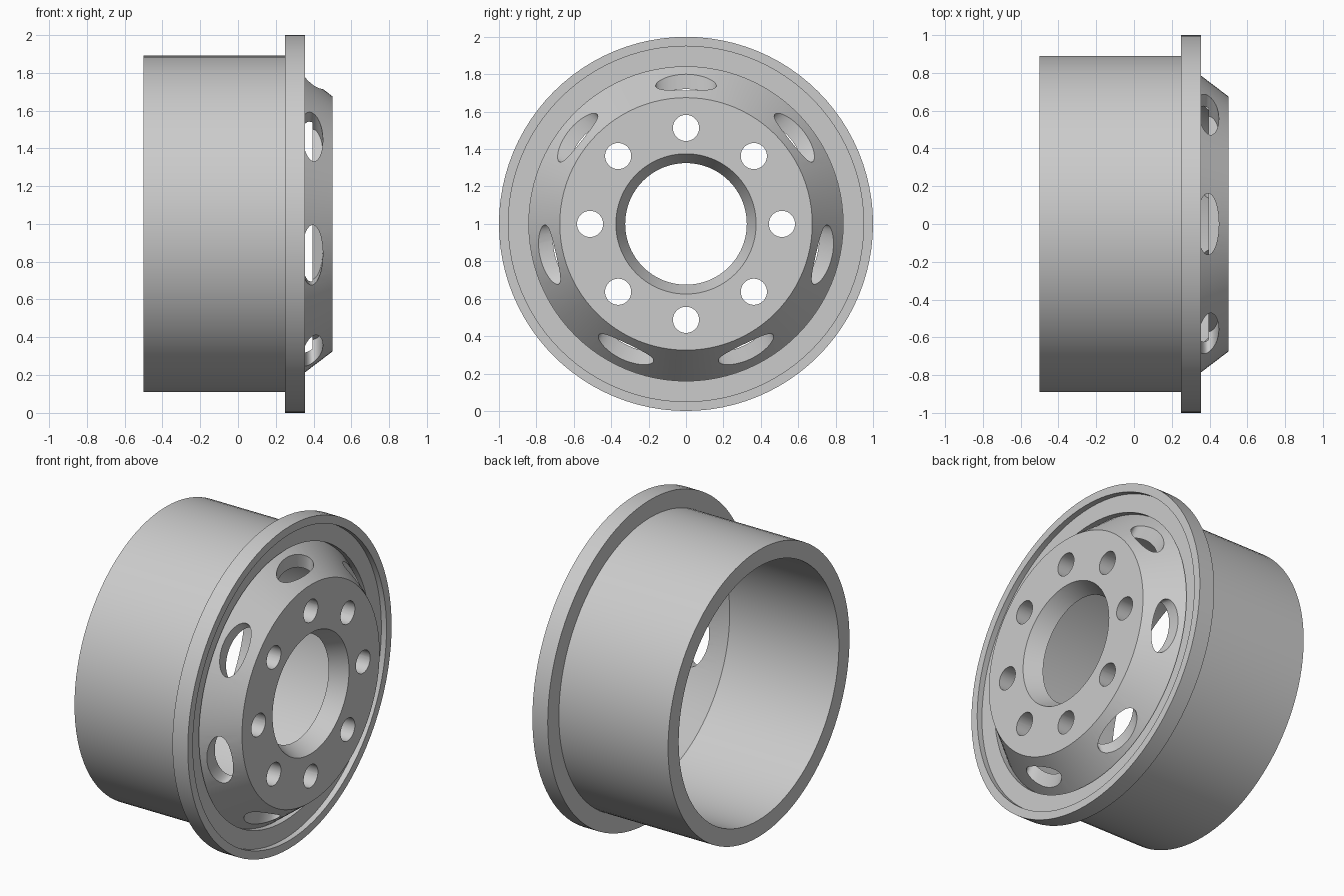
import bpy, bmesh, math
from mathutils import Matrix

SEGMENTS = 96
VENTS, BOLTS = 7, 8

cube = bpy.data.objects.get("Cube")
if cube:
    bpy.data.objects.remove(cube, do_unlink=True)

# Single painted metal colour
metal = bpy.data.materials.new("grey_metal")
metal.use_nodes = True
grey = (0.6, 0.6, 0.6, 1)
metal.diffuse_color = grey
metal.node_tree.nodes["Principled BSDF"].inputs["Base Color"].default_value = grey


def make_object(name, bm):
    bmesh.ops.recalc_face_normals(bm, faces=bm.faces)
    mesh = bpy.data.meshes.new(name)
    bm.to_mesh(mesh)
    bm.free()
    mesh.materials.append(metal)
    obj = bpy.data.objects.new(name, mesh)
    bpy.context.collection.objects.link(obj)
    obj.location.z = 1
    return obj


def lathe(name, profile):
    """Revolve a closed (x, radius) profile around the x axis."""
    bm = bmesh.new()
    rings = []
    for i in range(SEGMENTS):
        a = math.tau * i / SEGMENTS
        rings.append([bm.verts.new((x, r * math.sin(a), r * math.cos(a)))
                      for x, r in profile])
    for i, ring in enumerate(rings):
        nxt = rings[(i + 1) % SEGMENTS]
        for j in range(len(profile)):
            k = (j + 1) % len(profile)
            bm.faces.new((ring[j], ring[k], nxt[k], nxt[j]))
    return make_object(name, bm)


def add_cylinder(bm, matrix, depth):
    bmesh.ops.create_cone(bm, cap_ends=True, segments=40, radius1=1,
                          radius2=1, depth=depth, matrix=matrix)


def around_axle(count, i):
    return Matrix.Rotation(math.tau * i / count, 4, "X")


# Barrel, flange, stepped lip, cone and hub plate as one revolved section
rim = lathe("wheel_rim", [
    (-0.5, 0.89), (0.25, 0.89), (0.25, 1.0), (0.355, 1.0),
    (0.355, 0.95), (0.32, 0.95), (0.32, 0.84), (0.283, 0.84),
    (0.5, 0.675), (0.5, 0.375), (0.395, 0.325),
    (0.395, 0.675), (0.25, 0.786), (-0.5, 0.786),
])

# Oval vents drilled towards the axle through the cone
bm = bmesh.new()
for i in range(VENTS):
    add_cylinder(bm, around_axle(VENTS, i)
                 @ Matrix.Translation((0.392, 0, 0.75))
                 @ Matrix.Diagonal((0.057, 0.163, 1, 1)), 0.3)
vents = make_object("vent_cutter", bm)

# Round bolt holes through the hub plate
bm = bmesh.new()
for i in range(BOLTS):
    add_cylinder(bm, around_axle(BOLTS, i)
                 @ Matrix.Translation((0.45, 0, 0.513))
                 @ Matrix.Rotation(math.pi / 2, 4, "Y")
                 @ Matrix.Diagonal((0.07, 0.07, 1, 1)), 0.3)
bolts = make_object("bolt_hole_cutter", bm)

bpy.ops.object.select_all(action="DESELECT")
bpy.context.view_layer.objects.active = rim
rim.select_set(True)
for cutter in (vents, bolts):
    mod = rim.modifiers.new(cutter.name, "BOOLEAN")
    mod.operation = "DIFFERENCE"
    mod.solver = "EXACT"
    mod.object = cutter
    bpy.ops.object.modifier_apply(modifier=mod.name)
    bpy.data.objects.remove(cutter, do_unlink=True)

bpy.ops.object.shade_smooth_by_angle(angle=math.radians(30))
